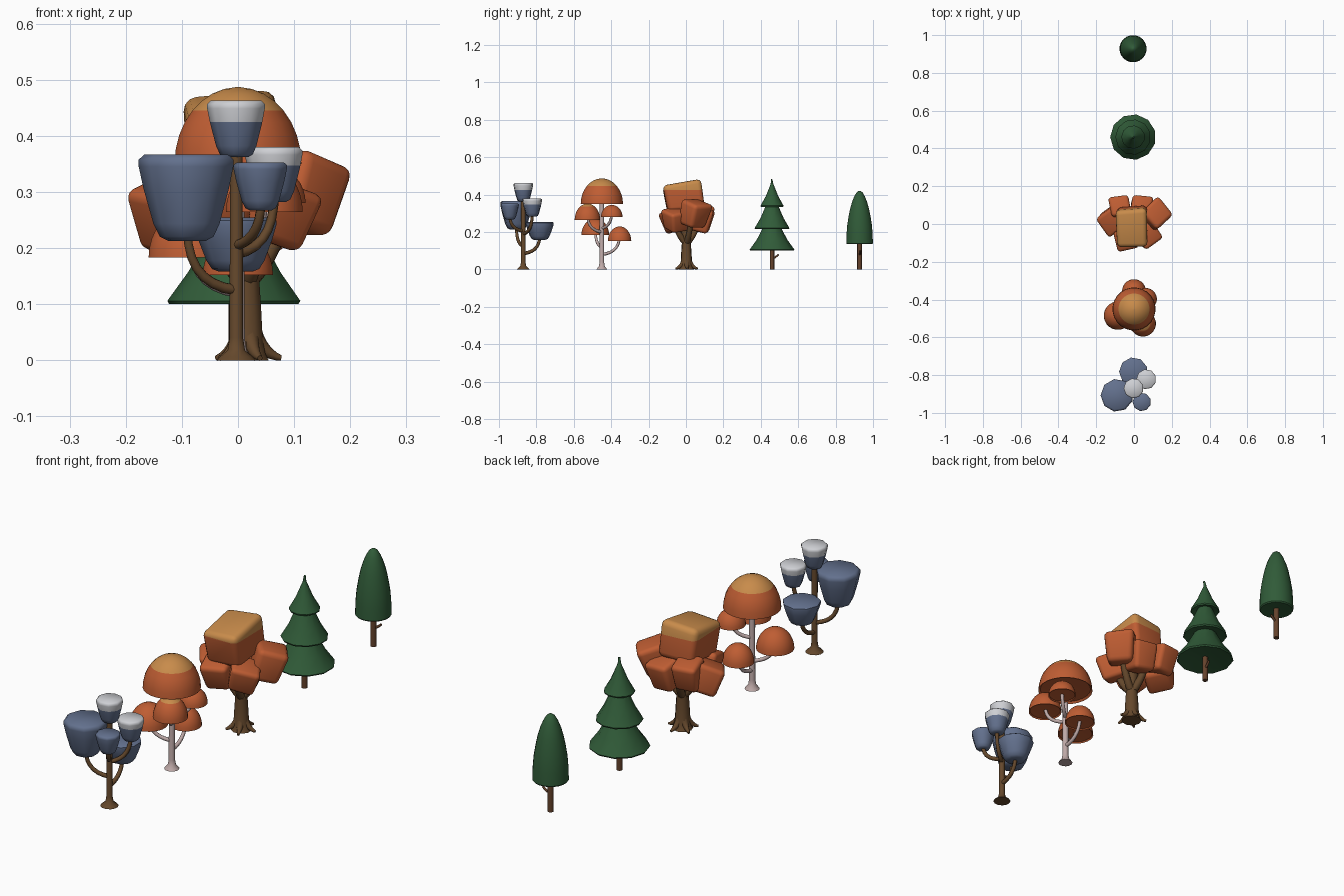
import bpy, bmesh, math, random
from mathutils import Vector, Euler, Matrix

if "Cube" in bpy.data.objects:
    bpy.data.objects.remove(bpy.data.objects["Cube"])

random.seed(4)


def material(name, rgb):
    m = bpy.data.materials.new(name)
    m.diffuse_color = (*rgb, 1)
    m.use_nodes = True
    m.node_tree.nodes["Principled BSDF"].inputs["Base Color"].default_value = m.diffuse_color
    return m


BLUE = material("slate blue leaves", (0.125, 0.165, 0.27))
SNOW = material("snow white", (0.62, 0.63, 0.66))
ORANGE = material("burnt orange leaves", (0.52, 0.11, 0.033))
TAN = material("golden tan leaves", (0.58, 0.26, 0.07))
GREEN = material("dark green needles", (0.03, 0.105, 0.04))
BROWN = material("brown bark", (0.13, 0.065, 0.025))
PALE = material("pale bark", (0.52, 0.40, 0.39))
RED_BROWN = material("red brown bark", (0.13, 0.055, 0.025))


def finish(bm, name, mat, angle=40, cap=None):
    """Make the object; cap=(height, material) recolours faces above a height."""
    if cap:
        geom = bm.verts[:] + bm.edges[:] + bm.faces[:]
        bmesh.ops.bisect_plane(bm, geom=geom, plane_co=(0, 0, cap[0]), plane_no=(0, 0, 1))
        for f in bm.faces:
            f.material_index = int(f.calc_center_median().z > cap[0])
    bmesh.ops.recalc_face_normals(bm, faces=bm.faces[:])
    me = bpy.data.meshes.new(name)
    bm.to_mesh(me)
    bm.free()
    me.materials.append(mat)
    if cap:
        me.materials.append(cap[1])
    ob = bpy.data.objects.new(name, me)
    bpy.context.collection.objects.link(ob)
    bpy.ops.object.select_all(action='DESELECT')
    ob.select_set(True)
    bpy.context.view_layer.objects.active = ob
    bpy.ops.object.shade_smooth_by_angle(angle=math.radians(angle))
    return ob


def skin(bm, rings):
    """Bridge successive vertex rings and close both ends."""
    n = len(rings[0])
    for a, b in zip(rings, rings[1:]):
        for i in range(n):
            j = (i + 1) % n
            bm.faces.new((a[i], a[j], b[j], b[i]))
    bm.faces.new(rings[0])
    bm.faces.new(rings[-1])


def lathe(name, x, y, profile, sides, mat, angle=40, cap=None):
    bm = bmesh.new()
    rings = []
    for r, z in profile:
        rings.append([bm.verts.new((x + r * math.cos(2 * math.pi * (i + .5) / sides),
                                    y + r * math.sin(2 * math.pi * (i + .5) / sides), z))
                      for i in range(sides)])
    skin(bm, rings)
    return finish(bm, name, mat, angle, cap)


def limb(name, start, bend, end, r0, r1, mat, steps=7, sides=8):
    """Tapered tube along a quadratic curve."""
    a, b, c = Vector(start), Vector(bend), Vector(end)
    bm = bmesh.new()
    rings = []
    for k in range(steps + 1):
        t = k / steps
        p = a * (1 - t) ** 2 + b * 2 * t * (1 - t) + c * t * t
        d = ((b - a) * (1 - t) + (c - b) * t).normalized()
        side = Vector((-(c - a).y, (c - a).x, 0)).normalized()
        up = d.cross(side).normalized()
        r = r0 + (r1 - r0) * t
        rings.append([bm.verts.new(p + (side * math.cos(q) + up * math.sin(q)) * r)
                      for q in (2 * math.pi * i / sides for i in range(sides))])
    skin(bm, rings)
    return finish(bm, name, mat, 50)


def block(name, center, size, rot, mat, cap=None, taper=0.85):
    """Rounded, slightly irregular leaf block."""
    bm = bmesh.new()
    bmesh.ops.create_cube(bm, size=1)
    for v in bm.verts:
        k = taper if v.co.z < 0 else 1
        v.co = Vector((v.co.x * k * size[0], v.co.y * k * size[1], v.co.z * size[2]))
        v.co *= random.uniform(0.95, 1.07)
    bmesh.ops.bevel(bm, geom=bm.edges[:], offset=min(size) * 0.16, segments=3,
                    profile=0.5, affect='EDGES')
    m = Matrix.Translation(center) @ Euler([math.radians(a) for a in rot]).to_matrix().to_4x4()
    bm.transform(m)
    return finish(bm, name, mat, 40, cap)


def slim_trunk(name, x, y, top, mat, flare=0.036):
    lathe(name, x, y, [(flare, 0), (flare * .85, .006), (.016, .018), (.0125, .04), (.0115, top)],
          12, mat, 50)


# Blue tree: cup-shaped leaf clumps on upturned branches
bx, by = -0.003, -0.87
slim_trunk("blue_tree_trunk", bx, by, 0.38, BROWN)
cups = [  # x, y, bottom, top, radius, branch start height, cap height
    (-0.002, by, .362, .463, .053, None, .425),
    (-0.090, -.907, .213, .367, .087, .125, None),
    (0.041, -.942, .267, .353, .049, .205, None),
    (0.065, -.822, .282, .380, .053, .19, .347),
    (-0.003, -.782, .158, .255, .076, .085, None)]
for n, (x, y, z0, z1, r, start, cap) in enumerate(cups):
    h = z1 - z0
    lathe(f"blue_leaf_cup_{n}", x, y,
          [(r * .4, z0), (r * .57, z0 + h * .05), (r * .7, z0 + h * .2), (r * .9, z0 + h * .6),
           (r * 1.0, z1 - h * .14), (r * 1.0, z1 - h * .06), (r * .88, z1)],
          9, BLUE, 50, (cap, SNOW) if cap else None)
    if start:
        limb(f"blue_tree_branch_{n}", (bx, by, start), (x, y, start + .01), (x, y, z0 + .02),
             .0095, .008, BROWN)

# Umbrella tree: half-dome leaf caps on a pale trunk
ux, uy = 0.0, -0.45
slim_trunk("umbrella_tree_trunk", ux, uy, 0.39, PALE, .03)
domes = [  # x, y, bottom, top, radius, branch start height, cap height
    (0.0, -.45, .35, .487, .114, None, .445),
    (0.047, -.527, .264, .352, .069, .20, .337),
    (0.063, -.397, .28, .345, .058, .22, None),
    (-0.085, -.485, .183, .272, .075, .12, None),
    (0.0, -.355, .152, .23, .063, .08, None)]
for n, (x, y, z0, z1, r, start, cap) in enumerate(domes):
    h = z1 - z0
    arc = [(r * math.cos(a), z0 + h * math.sin(a)) for a in (math.radians(d) for d in range(0, 90, 11))]
    lathe(f"umbrella_leaf_dome_{n}", x, y,
          [(r * .4, z0 + h * .08), (r * .93, z0 + h * .06)] + arc + [(r * .01, z1)],
          24, ORANGE, 40, (cap, TAN) if cap else None)
    if start:
        limb(f"umbrella_tree_branch_{n}", (ux, uy, start), (x, y, start + .01), (x, y, z0 + .03),
             .0085, .007, PALE)

# Block tree: thick rooted trunk with rounded leaf blocks
tx, ty = 0.015, 0.002
lathe("block_tree_trunk", tx, ty,
      [(.042, 0), (.036, .012), (.031, .035), (.028, .09), (.024, .15), (.027, .2), (.03, .32)],
      9, BROWN, 50)
for n in range(5):
    a = math.radians(72 * n + 5)
    c, s = math.cos(a), math.sin(a)
    limb(f"block_tree_root_{n}", (tx + .012 * c, ty + .012 * s, .045), (tx + .03 * c, ty + .03 * s, .012),
         (tx + .062 * c, ty + .062 * s, .004), .018, .005, BROWN)
for n, a in enumerate((20, 110, 200, 290)):
    c, s = math.cos(math.radians(a)), math.sin(math.radians(a))
    limb(f"block_tree_branch_{n}", (tx, ty, .14), (tx + .04 * c, ty + .04 * s, .17),
         (tx + .07 * c, ty + .07 * s, .25), .018, .014, BROWN)
block("top_leaf_block", (-.012, -.015, .388), (.165, .205, .15), (9, -3, 2), ORANGE, (.425, TAN), .95)
for n, (center, size, rot) in enumerate([
        ((.112, .045, .297), (.13, .13, .135), (0, 18, 42)),
        ((-.112, .025, .262), (.125, .125, .115), (8, -20, 35)),
        ((-.072, .085, .29), (.11, .11, .12), (-15, 0, 10)),
        ((.035, .085, .265), (.11, .11, .12), (-15, 5, -8)),
        ((-.04, -.07, .262), (.12, .115, .12), (18, -5, 12)),
        ((.065, -.055, .265), (.12, .12, .11), (12, 15, 35))]):
    block(f"lower_leaf_block_{n}", center, size, rot, ORANGE)

# Pine tree: three stacked skirts with a thin tip
px, py = -0.005, 0.46
lathe("pine_trunk", px, py, [(.012, 0), (.012, .14)], 10, RED_BROWN, 50)
limb("pine_trunk_stub", (px, py, .058), (px + .004, py + .02, .064), (px + .006, py + .034, .08),
     .006, .0045, RED_BROWN, 4)
for n, (r, z0, r1, z1) in enumerate([(.121, .1, .045, .23), (.094, .215, .032, .345),
                                     (.062, .335, .007, .457)]):
    h = z1 - z0
    lathe(f"pine_skirt_{n}", px, py,
          [(r * .4, z0 + .012), (r * .97, z0), (r, z0 + .006),
           (r1 + (r - r1) * .5, z0 + h * .45), (r1, z1)], 11, GREEN, 40)
limb("pine_tip", (px, py, .445), (px, py, .468), (px + .003, py - .003, .482), .008, .004, GREEN, 4)

# Cypress tree: tall smooth bullet of leaves
cx, cy = -0.005, 0.928
lathe("cypress_trunk", cx, cy, [(.0125, 0), (.0125, .16)], 10, RED_BROWN, 50)
limb("cypress_trunk_stub", (cx, cy, .078), (cx + .02, cy + .003, .083), (cx + .034, cy + .005, .1),
     .006, .0045, RED_BROWN, 4)
lathe("cypress_leaves", cx, cy,
      [(.02, .14), (.068, .135), (.072, .14), (.0705, .19), (.067, .235), (.060, .28), (.051, .325),
       (.041, .36), (.029, .39), (.017, .411), (.006, .419), (.001, .42)], 20, GREEN, 40)
